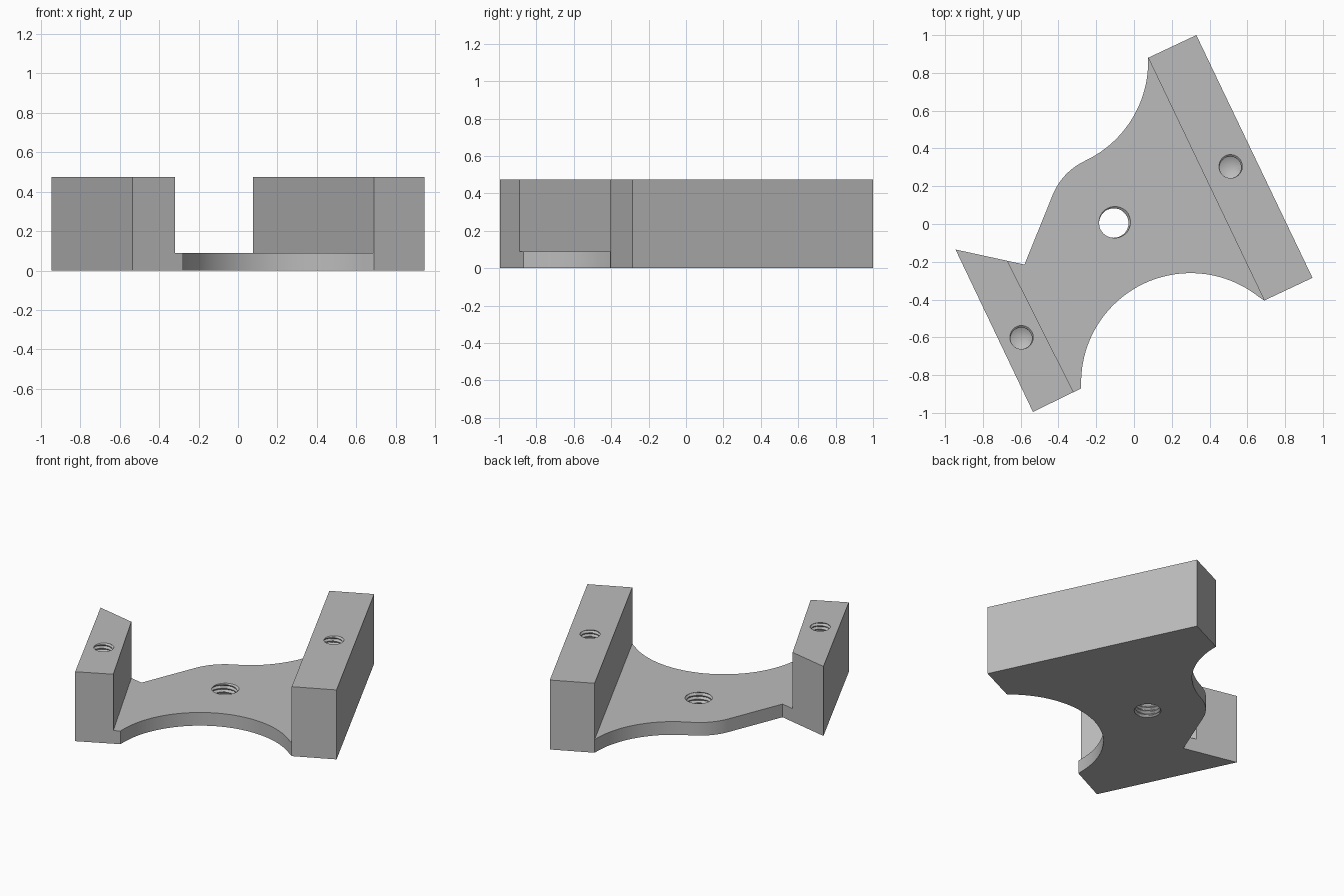
import bpy, bmesh
from math import sin, cos, tau, radians
from mathutils import Vector

PLATE, TALL = 0.09, 0.475

cube = bpy.data.objects.get("Cube")
if cube:
    bpy.data.objects.remove(cube, do_unlink=True)

grey = bpy.data.materials.new("plain_grey")
grey.use_nodes = True
colour = (0.5, 0.5, 0.5, 1)
grey.diffuse_color = colour
grey.node_tree.nodes["Principled BSDF"].inputs["Base Color"].default_value = colour


def make_object(name, bm):
    bmesh.ops.recalc_face_normals(bm, faces=bm.faces)
    mesh = bpy.data.meshes.new(name)
    bm.to_mesh(mesh)
    bm.free()
    mesh.materials.append(grey)
    obj = bpy.data.objects.new(name, mesh)
    bpy.context.collection.objects.link(obj)
    return obj


def arc(cx, cy, r, start, end, steps):
    """Points strictly between the two end angles, in degrees."""
    angles = [radians(start + (end - start) * i / steps) for i in range(1, steps)]
    return [(cx + r * cos(a), cy + r * sin(a)) for a in angles]


def raise_faces(bm, faces, height):
    """Extrude faces upward and return the new top faces."""
    new = bmesh.ops.extrude_face_region(bm, geom=faces)["geom"]
    verts = [g for g in new if isinstance(g, bmesh.types.BMVert)]
    bmesh.ops.translate(bm, verts=verts, vec=(0, 0, height))
    return [g for g in new if isinstance(g, bmesh.types.BMFace)]


# Bracket body: plate outline sharing its two straight edges with the blocks
bm = bmesh.new()
add = lambda pts: [bm.verts.new((x, y, 0)) for x, y in pts]
left_edge = add([(-0.67, -0.195), (-0.32, -0.89)])
right_edge = add([(0.69, -0.405), (0.075, 0.88)])
left_outer = add([(-0.535, -0.995), (-0.945, -0.135)])
right_outer = add([(0.33, 1.0), (0.945, -0.285)])
front_curve = add([(-0.28, -0.87)] + arc(0.30, -0.84, 0.58, 183, 48, 40))
back_curve = add(arc(-0.505, 0.86, 0.58, 2, -67, 24)
                 + arc(-0.118, 0.028, 0.337, 113, 160, 16)
                 + [(-0.58, -0.215)])
bm.faces.new(left_edge + front_curve + right_edge + back_curve)
bm.faces.new(left_edge + left_outer)
bm.faces.new(right_edge + right_outer)

# Raise everything to the plate height, then the two blocks further
tops = raise_faces(bm, bm.faces[:], PLATE)
for block in [f for f in tops if len(f.verts) == 4]:
    raise_faces(bm, [block], TALL - PLATE)
bmesh.ops.dissolve_limit(bm, angle_limit=radians(0.5), verts=bm.verts, edges=bm.edges)
bracket = make_object("threaded_bracket", bm)


def thread_cutter(name, x, y, radius, bottom, top, pitch, tip):
    """Helically grooved pin, closed by a cone of length tip below."""
    bm = bmesh.new()
    sides, per_turn = 32, 6
    depth = pitch * 0.55
    rows = round((top - bottom) / pitch * per_turn)
    rings = []
    for j in range(rows + 1):
        z = bottom + (top - bottom) * j / rows
        ring = []
        for i in range(sides):
            phase = ((z - bottom) / pitch - i / sides) % 1
            r = radius + depth * max(0, 1 - abs(phase - 0.5) * 2.6)
            a = tau * i / sides
            ring.append(bm.verts.new((x + r * cos(a), y + r * sin(a), z)))
        rings.append(ring)
    low = bm.verts.new((x, y, bottom - tip))
    high = bm.verts.new((x, y, top))
    for i in range(sides):
        k = (i + 1) % sides
        for a, b in zip(rings, rings[1:]):
            bm.faces.new((a[i], a[k], b[k]))
            bm.faces.new((a[i], b[k], b[i]))
        bm.faces.new((low, rings[0][k], rings[0][i]))
        bm.faces.new((high, rings[-1][i], rings[-1][k]))
    cutter = make_object(name, bm)
    cutter.hide_render = True
    return cutter


# Threaded holes: one through the plate, one blind hole in each block
cutters = [
    thread_cutter("plate_hole", -0.107, 0.005, 0.078, -0.03, PLATE + 0.03, 0.026, 0.02),
    thread_cutter("left_hole", 0.51, 0.30, 0.057, 0.17, TALL + 0.03, 0.024, 0.035),
    thread_cutter("right_hole", -0.597, -0.605, 0.057, 0.17, TALL + 0.03, 0.024, 0.035),
]
bpy.ops.object.select_all(action="DESELECT")
bracket.select_set(True)
bpy.context.view_layer.objects.active = bracket
for cutter in cutters:
    mod = bracket.modifiers.new(cutter.name, "BOOLEAN")
    mod.operation = "DIFFERENCE"
    mod.solver = "EXACT"
    mod.object = cutter
    bpy.ops.object.modifier_apply(modifier=mod.name)
    bpy.data.objects.remove(cutter, do_unlink=True)
bpy.ops.object.shade_smooth_by_angle(angle=radians(25))
